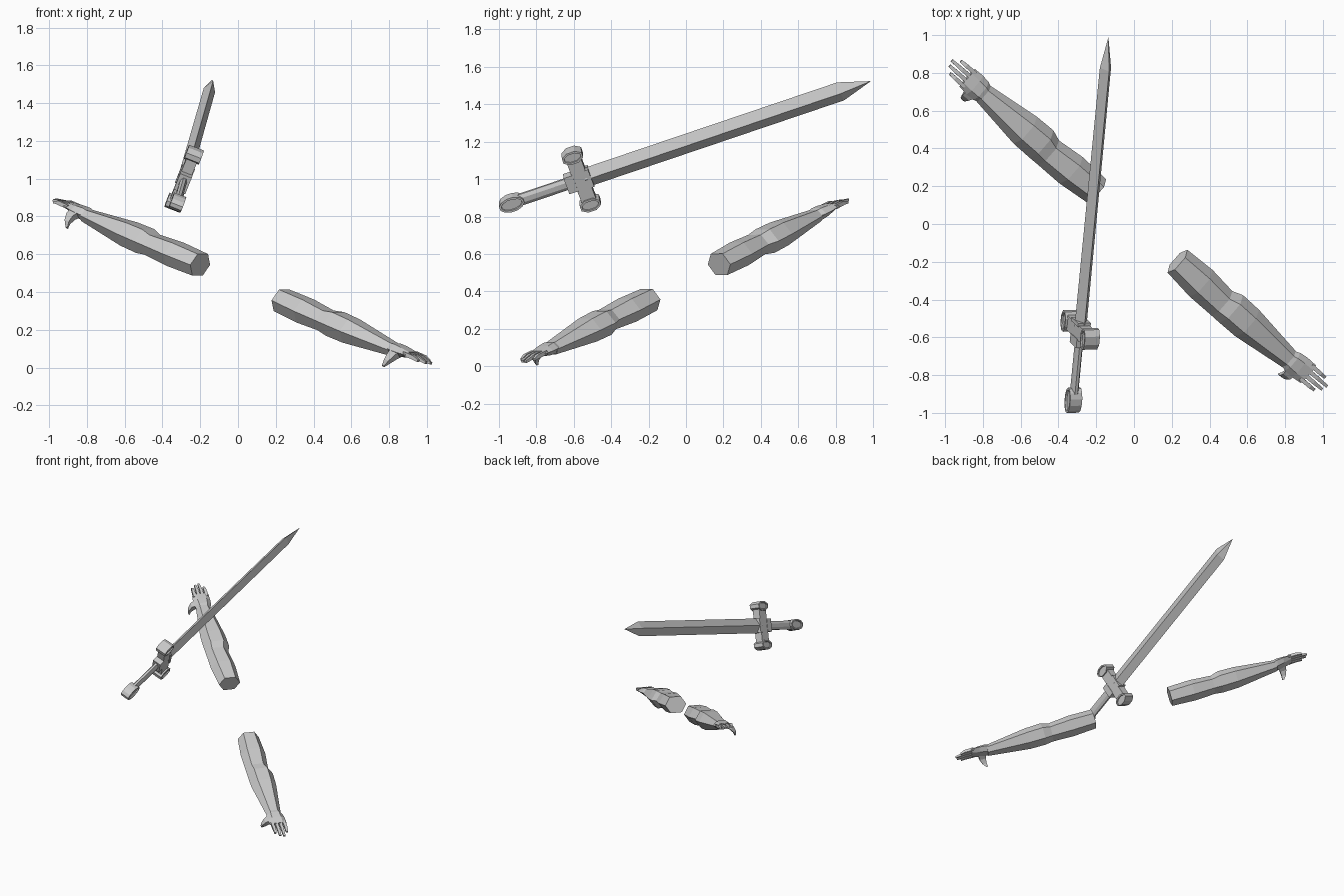
import bpy, bmesh, math
from mathutils import Vector

if "Cube" in bpy.data.objects:
    bpy.data.objects.remove(bpy.data.objects["Cube"])

grey = bpy.data.materials.new("grey")
grey.diffuse_color = (0.6, 0.6, 0.6, 1)
grey.use_nodes = True
grey.node_tree.nodes["Principled BSDF"].inputs["Base Color"].default_value = grey.diffuse_color


def frame(origin, along, up):
    """Map local (along, side, up) coordinates to world space."""
    o, a = Vector(origin), Vector(along).normalized()
    u = Vector(up)
    u = (u - a * u.dot(a)).normalized()
    s = u.cross(a)
    return lambda p: o + a * p[0] + s * p[1] + u * p[2]


def finish(name, bm, place):
    for v in bm.verts:
        v.co = place(v.co)
    bmesh.ops.recalc_face_normals(bm, faces=bm.faces)
    me = bpy.data.meshes.new(name)
    bm.to_mesh(me)
    bm.free()
    me.materials.append(grey)
    bpy.context.collection.objects.link(bpy.data.objects.new(name, me))


def loft(name, rings, place, rim=0, depth=0):
    """Skin equal-sized rings of points; optionally recess the end caps."""
    bm = bmesh.new()
    rows = [[bm.verts.new(p) for p in r] for r in rings]
    n = len(rows[0])
    for a, b in zip(rows, rows[1:]):
        for i in range(n):
            j = (i + 1) % n
            bm.faces.new((a[i], a[j], b[j], b[i]))
    caps = [bm.faces.new(rows[0][::-1]), bm.faces.new(rows[-1])]
    bmesh.ops.recalc_face_normals(bm, faces=bm.faces)
    if rim:
        bmesh.ops.inset_individual(bm, faces=caps, thickness=rim, depth=0)
        bmesh.ops.inset_individual(bm, faces=caps, thickness=rim * 0.2, depth=-depth)
    bmesh.ops.remove_doubles(bm, verts=bm.verts, dist=1e-5)
    finish(name, bm, place)


def oval(x, cy, cz, ry, rz, n=8, turn=0.5):
    return [(x, cy + ry * math.cos(2 * math.pi * (i + turn) / n),
             cz + rz * math.sin(2 * math.pi * (i + turn) / n)) for i in range(n)]


def box(name, x, y, z, place):
    loft(name, [[(v, y[0], z[0]), (v, y[1], z[0]), (v, y[1], z[1]), (v, y[0], z[1])]
                for v in x], place)


def hexagon(s, f, rf, ru, u=0):
    return [(s, f + rf * a, u + ru * b) for a, b in
            ((1, 0), (.52, 1), (-.52, 1), (-1, 0), (-.52, -1), (.52, -1))]


# ---- arms: a mirrored pair spread along one slanted line ----
base = frame((0.015, -0.01, 0.45), (-0.717, 0.623, 0.313), (0.23, -0.205, 0.95))
flip = 1 if (base((0, 1, 0)) - base((0, 0, 0))).y < 0 else -1
for label, m in (("left", 1), ("right", -1)):
    def place(p, m=m):
        return base((p[0] * m, p[1] * flip, p[2]))

    # upper arm, elbow and forearm
    loft(label + "_arm", [hexagon(*r) for r in (
        (.30, 0, .080, .060), (.48, .006, .093, .064), (.64, .014, .085, .055),
        (.70, .004, .096, .066), (.82, .005, .094, .064), (1.14, .004, .054, .032))], place)
    # palm
    loft(label + "_palm", [hexagon(*r) for r in (
        (1.12, .004, .050, .028, .004), (1.15, .002, .062, .031, .006),
        (1.20, 0, .066, .026, .008), (1.26, -.003, .062, .015, .012))], place)
    # four tapered fingers
    for i, tip in enumerate((1.345, 1.375, 1.385, 1.345)):
        f, ft = .042 - .03 * i, .039 - .029 * i
        loft(f"{label}_finger_{i + 1}", [
            oval(1.24, f, .013, .016, .016, 4), oval(1.31, (f + ft) / 2, .014, .015, .015, 4),
            oval(tip, ft, .006, .011, .009, 4)], place)
    # thumb bending down and forward
    loft(label + "_thumb", [
        [(s + r * a, f + r * b, u + r * c) for a, b, c in
         ((1, .5, .5), (1, -.5, -.5), (-1, -.5, -.5), (-1, .5, .5))]
        for s, f, u, r in ((1.18, .035, .0, .03), (1.185, .070, -.020, .024),
                           (1.180, .092, -.050, .016), (1.168, .100, -.080, .007))], place)

# ---- sword: local axes are blade length, thickness, blade width ----
sword = frame((-0.285, -0.56, 1.0), (0.091, 0.943, 0.319), (0.355, -0.355, 0.87))


def disc(name, x, z, rx, rz, half, n=12):
    """Recessed oval boss whose axis runs through the sword's thickness."""
    loft(name, [[(x + rx * math.cos(2 * math.pi * (i + .5) / n), y,
                  z + rz * math.sin(2 * math.pi * (i + .5) / n)) for i in range(n)]
                for y in (-half, half)], sword, rim=.011, depth=.008)


# diamond-section blade with a pointed end
loft("blade", [oval(x, 0, 0, t, w, 4, 0) for x, t, w in
               ((.02, .034, .055), (1.47, .032, .055), (1.64, .0005, .0005))], sword)
# guard with oval ends and a collar behind it
box("guard", (-.04, .04), (-.03, .03), (-.14, .14), sword)
box("guard_collar", (-.085, -.035), (-.033, .033), (-.048, .048), sword)
box("blade_socket", (.035, .055), (-.036, .036), (-.052, .052), sword)
for label, z in (("upper", .145), ("lower", -.145)):
    disc(label + "_guard_end", 0, z, .060, .037, .042, 8)
# grip and pommel
loft("grip", [oval(x, 0, 0, .020, .035) for x in (-.38, -.06)], sword)
disc("pommel", -.395, 0, .070, .041, .034)
